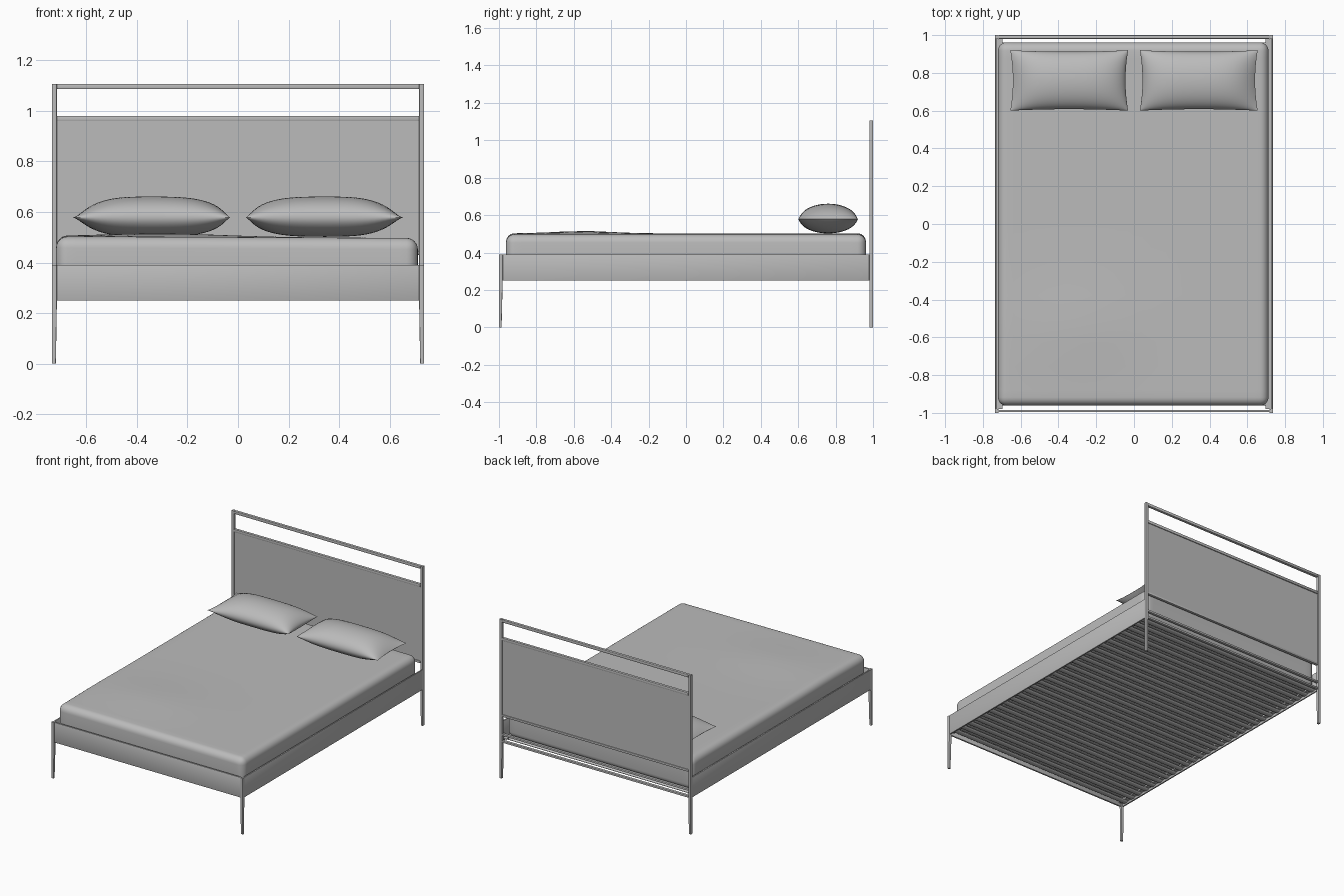
import bpy, bmesh, math
from mathutils import Vector

cube = bpy.data.objects.get("Cube")
if cube:
    bpy.data.objects.remove(cube, do_unlink=True)

grey = bpy.data.materials.new("plain grey")
grey.use_nodes = True
grey.diffuse_color = (0.5, 0.5, 0.5, 1)
grey.node_tree.nodes["Principled BSDF"].inputs["Base Color"].default_value = grey.diffuse_color

W, L = 0.737, 1.0        # half width and half length
T = 0.02                 # tube thickness
RAIL_LOW, RAIL_TOP = 0.25, 0.39


def finish(name, bm, smooth=True):
    bmesh.ops.recalc_face_normals(bm, faces=bm.faces)
    mesh = bpy.data.meshes.new(name)
    bm.to_mesh(mesh)
    bm.free()
    mesh.materials.append(grey)
    ob = bpy.data.objects.new(name, mesh)
    bpy.context.collection.objects.link(ob)
    if smooth:
        bpy.ops.object.select_all(action="DESELECT")
        bpy.context.view_layer.objects.active = ob
        ob.select_set(True)
        bpy.ops.object.shade_smooth_by_angle(angle=math.radians(40))
    return ob


def add_box(bm, lo, hi):
    lo, hi = Vector(lo), Vector(hi)
    new = bmesh.ops.create_cube(bm, size=1)["verts"]
    for v in new:
        v.co = (lo + hi) / 2 + v.co * (hi - lo)
    return new


def box(name, lo, hi, bevel=0.0):
    bm = bmesh.new()
    add_box(bm, lo, hi)
    if bevel:
        bmesh.ops.bevel(bm, geom=bm.edges[:], offset=bevel, segments=2, profile=0.5, affect="EDGES")
    return finish(name, bm)


def leg(name, sx, sy, top):
    # square post whose lower part tapers towards the outer corner
    bm = bmesh.new()
    y = sy * L
    add_box(bm, (min(sx * W, sx * (W - T)), min(y, y - sy * T), 0),
            (max(sx * W, sx * (W - T)), max(y, y - sy * T), top))
    bmesh.ops.bisect_plane(bm, geom=bm.verts[:] + bm.edges[:] + bm.faces[:],
                           plane_co=(0, 0, RAIL_LOW), plane_no=(0, 0, 1))
    for v in bm.verts:
        if v.co.z < 0.01:
            if abs(v.co.x) < W - T / 2:
                v.co.x += sx * 0.004
            if abs(v.co.y) < L - T / 2 and sy < 0:
                v.co.y += sy * 0.006
    upright = [e for e in bm.edges if abs(e.verts[0].co.z - e.verts[1].co.z) > 0.1]
    bmesh.ops.bevel(bm, geom=upright, offset=0.003, segments=2, profile=0.5, affect="EDGES")
    finish(name, bm)


# Legs, headboard posts and side rails
for side, sx in (("left", 1), ("right", -1)):
    leg(side + "_front_leg", sx, -1, RAIL_TOP)
    leg(side + "_headboard_post", sx, 1, 1.107)
    a, b = sorted((sx * (W - 0.002), sx * (W - 0.012)))
    box(side + "_side_rail", (a, -L + T, RAIL_LOW), (b, L - T, RAIL_TOP), 0.002)
    a, b = sorted((sx * (W - 0.01), sx * (W - 0.04)))
    box(side + "_slat_ledge", (a, -L + T, 0.268), (b, L - T, 0.274))

# Foot rail
box("foot_rail", (-W + T, -L + 0.004, RAIL_LOW), (W - T, -L + 0.016, RAIL_TOP), 0.002)

# Headboard crossbars and panel
for name, z, h in (("headboard_top_bar", 1.087, T), ("headboard_middle_bar", 0.96, T),
                   ("headboard_lower_bar", 0.43, 0.015), ("head_upper_brace", 0.298, 0.014),
                   ("head_lower_brace", 0.25, 0.014)):
    box(name, (-W + T, L - T, z), (W - T, L, z + h), 0.003)
box("headboard_panel", (-W + T, L - 0.014, 0.44), (W - T, L - 0.006, 0.965))

# Arched slats across the frame
bm = bmesh.new()
SLATS, SEGS = 28, 6
for i in range(SLATS):
    y = -0.94 + 1.88 * i / (SLATS - 1)
    ring = []
    for k in range(2 * SEGS):
        a = math.tau * k / (2 * SEGS)
        ring.append((y + 0.021 * math.cos(a), 0.264 + 0.008 * math.sin(a)))
    ends = [[bm.verts.new((x, *p)) for p in ring] for x in (-0.72, 0.723)]
    for k in range(len(ring)):
        n = (k + 1) % len(ring)
        bm.faces.new((ends[0][k], ends[0][n], ends[1][n], ends[1][k]))
    bm.faces.new(ends[0])
    bm.faces.new(ends[1])
finish("slats", bm)

# Mattress: rounded block with a gently uneven top
bm = bmesh.new()
add_box(bm, (-0.72, -0.962, 0.276), (0.712, 0.962, 0.5))
bmesh.ops.bevel(bm, geom=bm.edges[:], offset=0.045, segments=6, profile=0.5, affect="EDGES")
for axis, half in ((0, 0.64), (1, 0.88)):
    for i in range(15):
        co, no = Vector(), Vector()
        co[axis], no[axis] = half * (i / 7 - 1), 1
        bmesh.ops.bisect_plane(bm, geom=bm.verts[:] + bm.edges[:] + bm.faces[:], plane_co=co, plane_no=no)
for v in bm.verts:
    if v.co.z > 0.45:
        bump = math.exp(-((v.co.y + 0.55) / 0.22) ** 2 - ((v.co.x + 0.3) / 0.35) ** 2)
        v.co.z += 0.014 * bump - 0.004 * v.co.x
finish("mattress", bm)


# Pillows: two domed sheets meeting at a seam, with pointed outer corners
def pillow(name, sx):
    bm = bmesh.new()
    for up in (1, -1):
        sheet = bmesh.ops.create_grid(bm, x_segments=32, y_segments=24, size=1)["verts"]
        for v in sheet:
            u, w = math.sin(v.co.x * math.pi / 2), math.sin(v.co.y * math.pi / 2)
            dome = max(0, 1 - u ** 4) ** (0.95 if u > 0 else 0.6) * max(0, 1 - w * w) ** 0.5
            dome *= 1 - 0.12 * u * u
            x = 0.343 + u * (0.312 - 0.014 * (1 - w * w))
            y = 0.76 + w * (0.16 - 0.008 * (1 - u * u))
            v.co = (sx * x, y, 0.578 + up * (0.083 if up > 0 else 0.076) * dome)
    bmesh.ops.remove_doubles(bm, verts=bm.verts[:], dist=0.0004)
    finish(name, bm)


pillow("left_pillow", 1)
pillow("right_pillow", -1)
